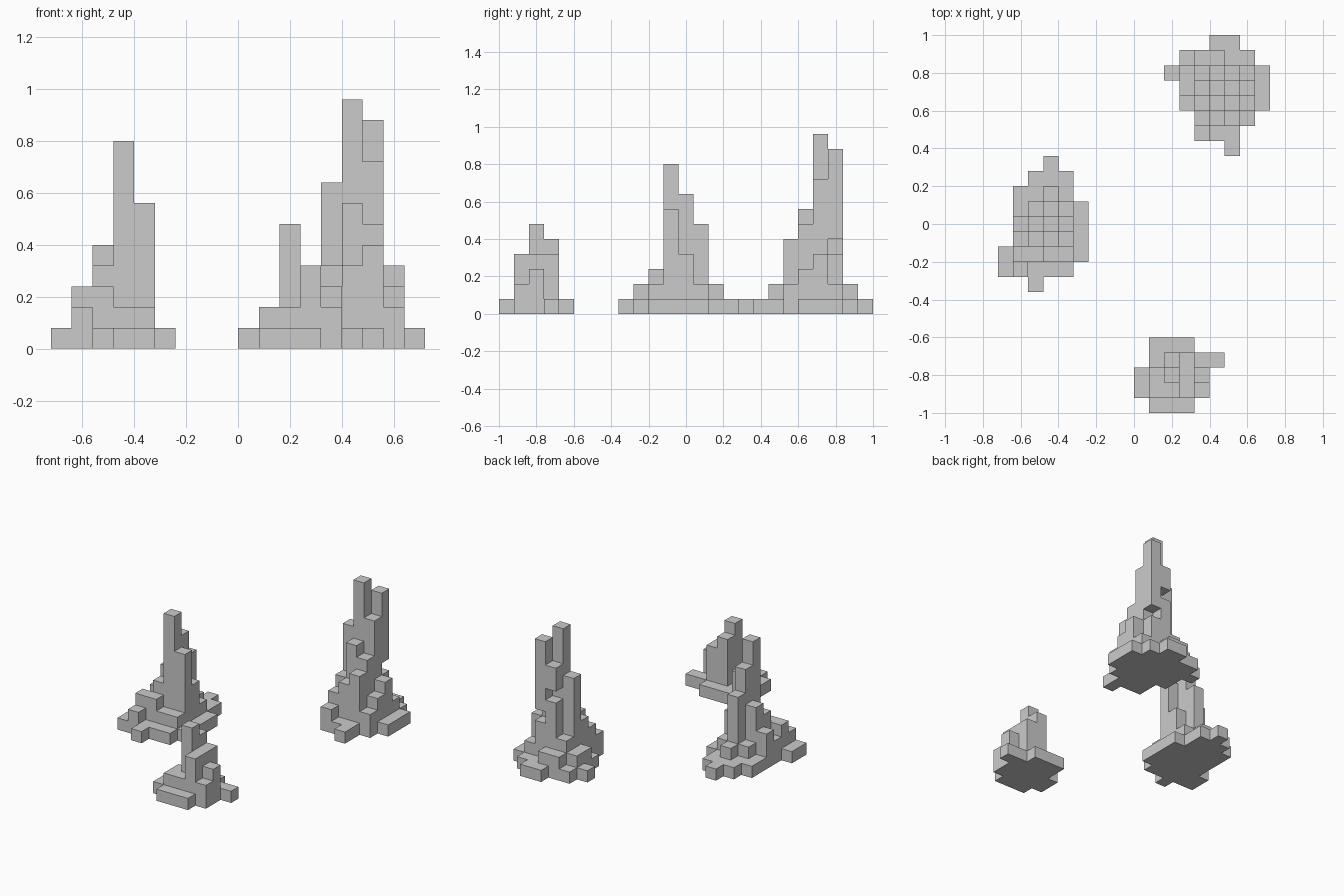
import bpy, bmesh
from mathutils import Vector

if "Cube" in bpy.data.objects:
    bpy.data.objects.remove(bpy.data.objects["Cube"])

CELL = 0.08
SIDES = [
    ((1, 0, 0), ((1, 0, 0), (1, 1, 0), (1, 1, 1), (1, 0, 1))),
    ((-1, 0, 0), ((0, 0, 0), (0, 0, 1), (0, 1, 1), (0, 1, 0))),
    ((0, 1, 0), ((0, 1, 0), (0, 1, 1), (1, 1, 1), (1, 1, 0))),
    ((0, -1, 0), ((0, 0, 0), (1, 0, 0), (1, 0, 1), (0, 0, 1))),
    ((0, 0, 1), ((0, 0, 1), (1, 0, 1), (1, 1, 1), (0, 1, 1))),
    ((0, 0, -1), ((0, 0, 0), (0, 1, 0), (1, 1, 0), (1, 0, 0))),
]


def stepped_spire(name, x0, y0, rows, extra=()):
    """rows: stack heights in cells, listed back to front (c = 12);
    extra: overhanging (column, row, bottom, top) stacks."""
    cells = set()
    for j, row in enumerate(reversed(rows)):
        for i, ch in enumerate(row):
            if ch != '.':
                cells.update((i, j, k) for k in range(int(ch, 16)))
    for i, j, lo, hi in extra:
        cells.update((i, j, k) for k in range(lo, hi))

    bm = bmesh.new()
    origin = Vector((x0, y0, 0))
    for c in cells:
        for d, corners in SIDES:
            if tuple(a + b for a, b in zip(c, d)) in cells:
                continue
            bm.faces.new([bm.verts.new(origin + CELL * (Vector(c) + Vector(p)))
                          for p in corners])
    bmesh.ops.remove_doubles(bm, verts=bm.verts[:], dist=0.001)
    # Merge coplanar cell faces into clean flat planes
    bmesh.ops.dissolve_limit(bm, angle_limit=0.01, verts=bm.verts[:],
                             edges=bm.edges[:])
    me = bpy.data.meshes.new(name)
    bm.to_mesh(me)
    bm.free()
    ob = bpy.data.objects.new(name, me)
    bpy.context.collection.objects.link(ob)
    return ob


# Left spire
stepped_spire("left_spire", -0.72, -0.36, [
    "...1..",
    "..111.",
    ".1121.",
    ".12621",
    ".35841",
    ".24a71",
    "133221",
    "12111.",
    "..1...",
])

# Small front spire
stepped_spire("front_spire", 0.0, -1.0, [
    ".111..",
    ".15411",
    "12643.",
    "12242.",
    ".111..",
])

# Tall back spire with its overhanging stacks
stepped_spire("back_spire", 0.16, 0.36, [
    "...11..",
    ".12211.",
    "1236421",
    ".28c941",
    ".147631",
    "..3452.",
    "..211..",
    "....1..",
], extra=[(4, 5, 5, 11), (3, 5, 7, 9)])
